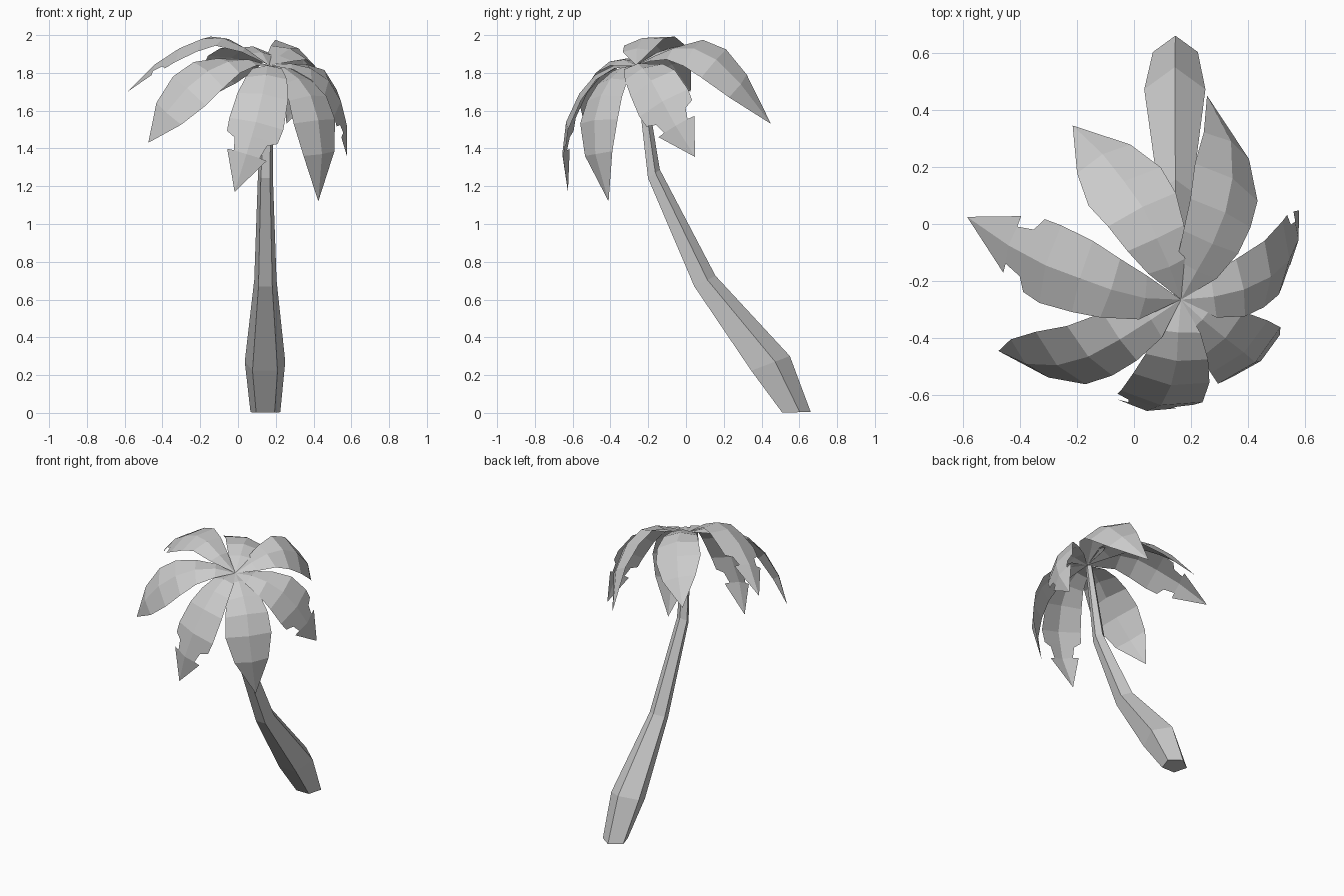
import bpy, math
from mathutils import Vector

if "Cube" in bpy.data.objects:
    bpy.data.objects.remove(bpy.data.objects["Cube"])


def make_object(name, verts, faces):
    mesh = bpy.data.meshes.new(name)
    mesh.from_pydata(verts, [], faces)
    mesh.update()
    obj = bpy.data.objects.new(name, mesh)
    bpy.context.collection.objects.link(obj)
    return obj


# Trunk: five-sided rings (x, y, z, radius, slope of the ring along y)
rings = [(.145, .577, .003, .083, .03), (.143, .437, .258, .1127, .38),
         (.145, .094, .695, .062, .5), (.145, -.173, 1.263, .041, .7),
         (.163, -.25, 1.825, .022, .1)]
SIDES = 5
verts, faces = [], []
for x, y, z, r, slope in rings:
    k = .85 if slope > .6 else 1
    for i in range(SIDES):
        a = math.pi / 2 + math.tau * i / SIDES
        dy = r * math.sin(a) * k
        verts.append((x + r * math.cos(a), y + dy, max(0, z + slope * dy)))
for j in range(len(rings) - 1):
    for i in range(SIDES):
        n = (i + 1) % SIDES
        faces.append((j * SIDES + i, j * SIDES + n, (j + 1) * SIDES + n, (j + 1) * SIDES + i))
faces.append(tuple(reversed(range(SIDES))))
faces.append(tuple(range(len(verts) - SIDES, len(verts))))
make_object("trunk", verts, faces)

# Frond outlines: (position along the midrib, half width)
BASE = [(0, 0), (1, .078), (2, .11), (3, .136), (4, .148)]
WHOLE = BASE + [(5, .11), (6, 0)]
TORN = BASE + [(4.45, .14), (4.6, .09), (5, .072), (5.02, .11), (6, 0)]
CROWN = Vector((.165, -.265, 1.84))


def frond(name, roll, points, outline):
    """Creased leaf along a midrib; roll (degrees) raises its right-hand edge."""
    spine = [CROWN] + [Vector(p) for p in points]
    last = len(spine) - 1
    # Carry the sideways direction along the midrib, then add the roll
    side = (spine[1] - spine[0]).cross(Vector((0, 0, 1))).normalized()
    frames = []
    for i in range(last + 1):
        t = (spine[min(i + 1, last)] - spine[max(i - 1, 0)]).normalized()
        side = (side - t * side.dot(t)).normalized()
        n = side.cross(t)
        a = math.radians(roll) * min(1, i / 3)
        frames.append((side * math.cos(a) + n * math.sin(a),
                       n * math.cos(a) - side * math.sin(a)))
    verts, faces = [], []
    for pos, w in outline:
        i = min(int(pos), last - 1)
        f = pos - i
        c = spine[i].lerp(spine[i + 1], f)
        s = frames[i][0].lerp(frames[i + 1][0], f)
        n = frames[i][1].lerp(frames[i + 1][1], f)
        if w == 0:
            verts.append(c)
        else:
            verts += [c - s * w - n * w * .22, c, c + s * w - n * w * .22]
    rows = len(outline) - 2
    faces += [(0, 2, 1), (0, 3, 2)]
    for j in range(rows - 1):
        a = 1 + 3 * j
        faces += [(a, a + 1, a + 4, a + 3), (a + 1, a + 2, a + 5, a + 4)]
    a = 1 + 3 * (rows - 1)
    faces += [(a, a + 1, a + 3), (a + 1, a + 2, a + 3)]
    make_object(name, verts, faces)


# Seven drooping fronds around the crown
frond("frond_back_right", -30, [(.22, -.165, 1.89), (.275, -.07, 1.93), (.32, .04, 1.93),
      (.345, .16, 1.87), (.34, .29, 1.74), (.256, .45, 1.53)], WHOLE)
frond("frond_back_left", -13, [(.125, -.15, 1.91), (.08, -.05, 1.94), (.03, .06, 1.93),
      (-.035, .15, 1.88), (-.11, .245, 1.79), (-.215, .345, 1.64)], WHOLE)
frond("frond_left", 21, [(.04, -.26, 1.93), (-.08, -.23, 1.985), (-.19, -.19, 1.98),
      (-.31, -.145, 1.93), (-.44, -.075, 1.845), (-.585, .025, 1.70)], TORN)
frond("frond_front_left", 31, [(.06, -.335, 1.87), (-.05, -.405, 1.86), (-.16, -.465, 1.81),
      (-.27, -.495, 1.72), (-.38, -.49, 1.59), (-.475, -.445, 1.43)], WHOLE)
frond("frond_front", 3, [(.155, -.38, 1.84), (.15, -.48, 1.79), (.13, -.565, 1.69),
      (.095, -.635, 1.54), (.045, -.655, 1.37), (-.018, -.625, 1.17)], TORN)
frond("frond_front_right", -8, [(.24, -.335, 1.83), (.32, -.40, 1.77), (.385, -.45, 1.68),
      (.425, -.485, 1.55), (.445, -.48, 1.37), (.425, -.41, 1.12)], WHOLE)
frond("frond_right", -31, [(.28, -.255, 1.85), (.385, -.23, 1.825), (.48, -.185, 1.76),
      (.545, -.125, 1.65), (.577, -.055, 1.52), (.578, .048, 1.355)], TORN)
